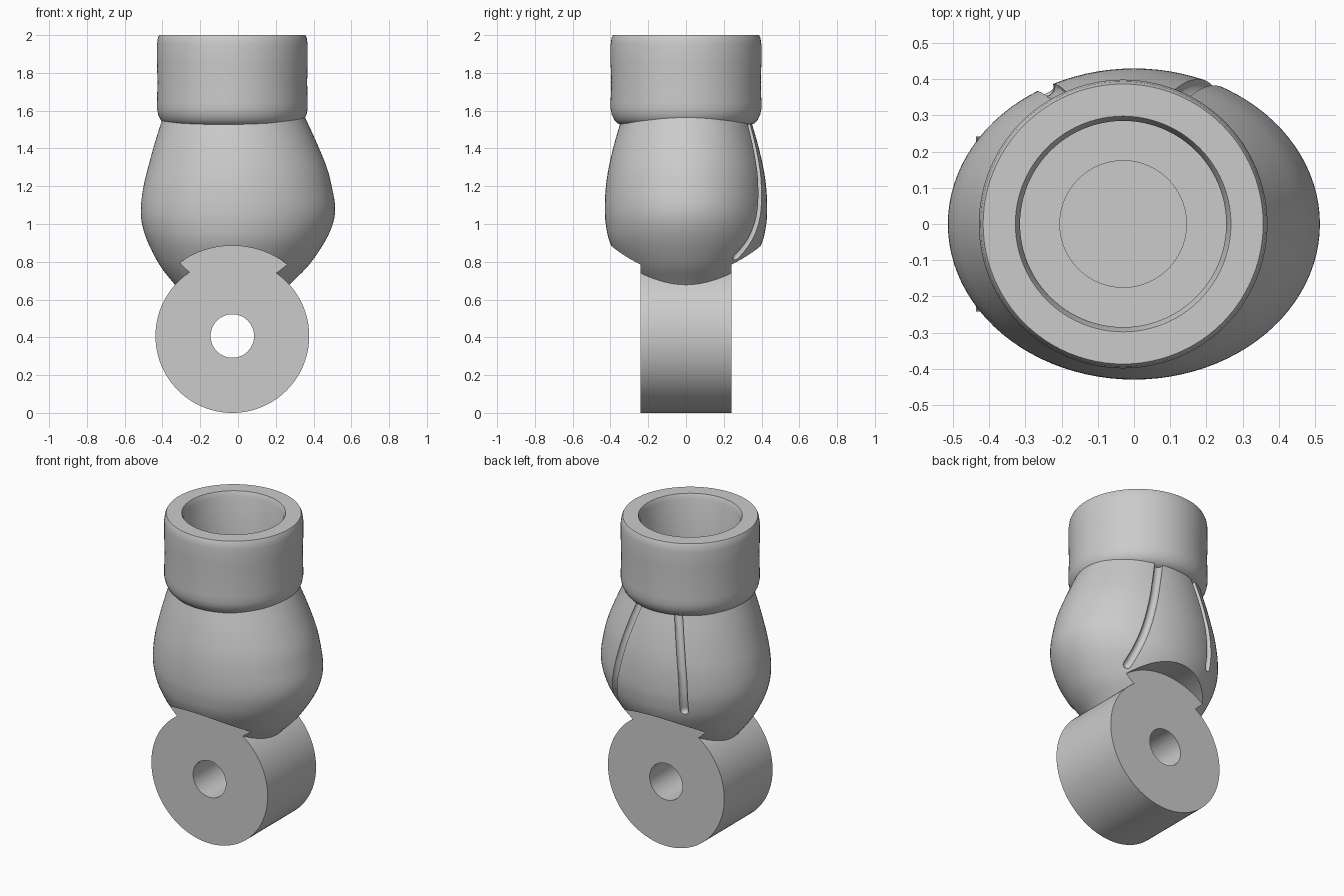
import bpy
import bmesh
import math
from mathutils import Matrix, Vector

AXIS_X = -0.03      # shared centre line of the collar and the eyelet
EYE_Z = 0.407       # height of the eyelet's bore
HALF_W = 0.242      # half width of the eyelet
SIDES = 96

if "Cube" in bpy.data.objects:
    bpy.data.objects.remove(bpy.data.objects["Cube"], do_unlink=True)

grey = bpy.data.materials.new("plain grey")
grey.use_nodes = True
grey.diffuse_color = (0.6, 0.6, 0.6, 1)
grey.node_tree.nodes["Principled BSDF"].inputs["Base Color"].default_value = (0.6, 0.6, 0.6, 1)


def finish_mesh(name, bm):
    bmesh.ops.recalc_face_normals(bm, faces=bm.faces)
    mesh = bpy.data.meshes.new(name)
    bm.to_mesh(mesh)
    bm.free()
    mesh.materials.append(grey)
    obj = bpy.data.objects.new(name, mesh)
    bpy.context.collection.objects.link(obj)
    return obj


def bridge(bm, a, b):
    for i in range(SIDES):
        j = (i + 1) % SIDES
        bm.faces.new((a[i], a[j], b[j], b[i]))


def loft(name, rows, closed=False):
    """Skin elliptical rings given as (z, centre x, half x, half y)."""
    bm = bmesh.new()
    rings = []
    for z, cx, hx, hy in rows:
        turns = [math.tau * i / SIDES for i in range(SIDES)]
        rings.append([bm.verts.new((cx + hx * math.cos(t), hy * math.sin(t), z)) for t in turns])
    for a, b in zip(rings, rings[1:]):
        bridge(bm, a, b)
    if closed:
        bridge(bm, rings[-1], rings[0])
    else:
        bm.faces.new(rings[0])
        bm.faces.new(rings[-1])
    return finish_mesh(name, bm)


def turned(name, profile, closed=False):
    """Revolve (radius, z) points about the shared centre line."""
    return loft(name, [(z, AXIS_X, r, r) for r, z in profile], closed)


def lay_on_eyelet_axis(obj):
    obj.data.transform(Matrix.Translation((AXIS_X, 0, EYE_Z)) @ Matrix.Rotation(math.pi / 2, 4, "X")
                       @ Matrix.Translation((-AXIS_X, 0, 0)))
    return obj


def spline(rows, steps):
    """Catmull-Rom points through rows of numbers."""
    pts = [Vector(r) for r in rows]
    pts = [2 * pts[0] - pts[1]] + pts + [2 * pts[-1] - pts[-2]]
    out = []
    for p0, p1, p2, p3 in zip(pts, pts[1:], pts[2:], pts[3:]):
        for s in range(steps):
            t = s / steps
            out.append(0.5 * (2 * p1 + (p2 - p0) * t + (2 * p0 - 5 * p1 + 4 * p2 - p3) * t ** 2
                              + (3 * p1 - p0 - 3 * p2 + p3) * t ** 3))
    return out + [pts[-2]]


def cut(obj, cutter):
    mod = obj.modifiers.new("cut", "BOOLEAN")
    mod.operation = "DIFFERENCE"
    mod.solver = "EXACT"
    mod.object = cutter
    bpy.context.view_layer.objects.active = obj
    bpy.ops.object.modifier_apply(modifier=mod.name)
    bpy.data.objects.remove(cutter, do_unlink=True)


# Egg-shaped body
egg_rows = spline([
    (0.56, -0.03, 0.20, 0.16),
    (0.68, -0.03, 0.305, 0.265),
    (0.78, -0.02, 0.393, 0.338),
    (0.90, -0.01, 0.466, 0.402),
    (1.00, -0.003, 0.505, 0.425),
    (1.09, 0, 0.514, 0.43),
    (1.20, -0.002, 0.498, 0.424),
    (1.30, -0.003, 0.473, 0.409),
    (1.42, -0.011, 0.432, 0.381),
    (1.53, -0.019, 0.39, 0.349),
    (1.60, -0.024, 0.362, 0.33)], 5)
body = loft("body", egg_rows)


def on_egg(z, x):
    """Point on the back of the body at a height and x."""
    for a, b in zip(egg_rows, egg_rows[1:]):
        if a[0] <= z <= b[0]:
            _, cx, hx, hy = a.lerp(b, (z - a[0]) / (b[0] - a[0]))
            return Vector((x, hy * math.sqrt(1 - ((x - cx) / hx) ** 2), z))


# Round-ended grooves down the back of the body
def groove(path, radius=0.025, sides=12):
    pts = [on_egg(z, x) for z, x in spline(path, 8)]
    along = (pts[-1] - pts[-2]).normalized()
    rounds = [(p, radius) for p in pts]
    for t in (30, 55, 75):
        a = math.radians(t)
        rounds.append((pts[-1] + along * radius * math.sin(a), radius * math.cos(a)))
    bm = bmesh.new()
    rings = []
    for i, (p, r) in enumerate(rounds):
        d = (rounds[min(i + 1, len(rounds) - 1)][0] - rounds[max(i - 1, 0)][0]).normalized()
        u = d.cross(Vector((0, 1, 0.3))).normalized()
        v = d.cross(u)
        turns = [math.tau * k / sides for k in range(sides)]
        rings.append([bm.verts.new(p + r * (u * math.cos(t) + v * math.sin(t))) for t in turns])
    for a, b in zip(rings, rings[1:]):
        for k in range(sides):
            j = (k + 1) % sides
            bm.faces.new((a[k], a[j], b[j], b[k]))
    bm.faces.new(rings[0])
    bm.faces.new(rings[-1])
    return finish_mesh("groove_cutter", bm)


cut(body, groove([(1.58, 0.08), (1.35, 0.15), (1.1, 0.215), (0.95, 0.25), (0.83, 0.275)]))
cut(body, groove([(1.58, -0.16), (1.4, -0.2), (1.2, -0.235), (1.07, -0.245), (0.96, -0.245)]))

# Clearance pockets either side of the eyelet, and the eyelet's seat
for side in (-1, 1):
    ends = sorted((side * HALF_W, side))
    cut(body, lay_on_eyelet_axis(turned("pocket_cutter", [(0.478, e) for e in ends])))
cut(body, lay_on_eyelet_axis(turned("seat_cutter", [(0.395, -1), (0.395, 1)])))

# Stepped socket inside the body
cut(body, turned("socket_cutter", [(0.175, 1.25), (0.175, 1.45), (0.285, 1.45), (0.285, 1.8)]))

# Collar with a chamfered mouth
collar = turned("collar", [
    (0.285, 1.5), (0.285, 1.97), (0.298, 2), (0.387, 2), (0.394, 1.985), (0.399, 1.95),
    (0.399, 1.85), (0.396, 1.75), (0.399, 1.65), (0.399, 1.61), (0.393, 1.58),
    (0.38, 1.552), (0.362, 1.533), (0.34, 1.522), (0.3, 1.515)], closed=True)

# Eyelet ring
eyelet = lay_on_eyelet_axis(turned("eyelet", [
    (0.115, -HALF_W), (0.407, -HALF_W), (0.407, HALF_W), (0.115, HALF_W)], closed=True))

bpy.ops.object.select_all(action="DESELECT")
for obj in (body, collar, eyelet):
    obj.select_set(True)
bpy.context.view_layer.objects.active = body
bpy.ops.object.shade_smooth_by_angle(angle=math.radians(30))
